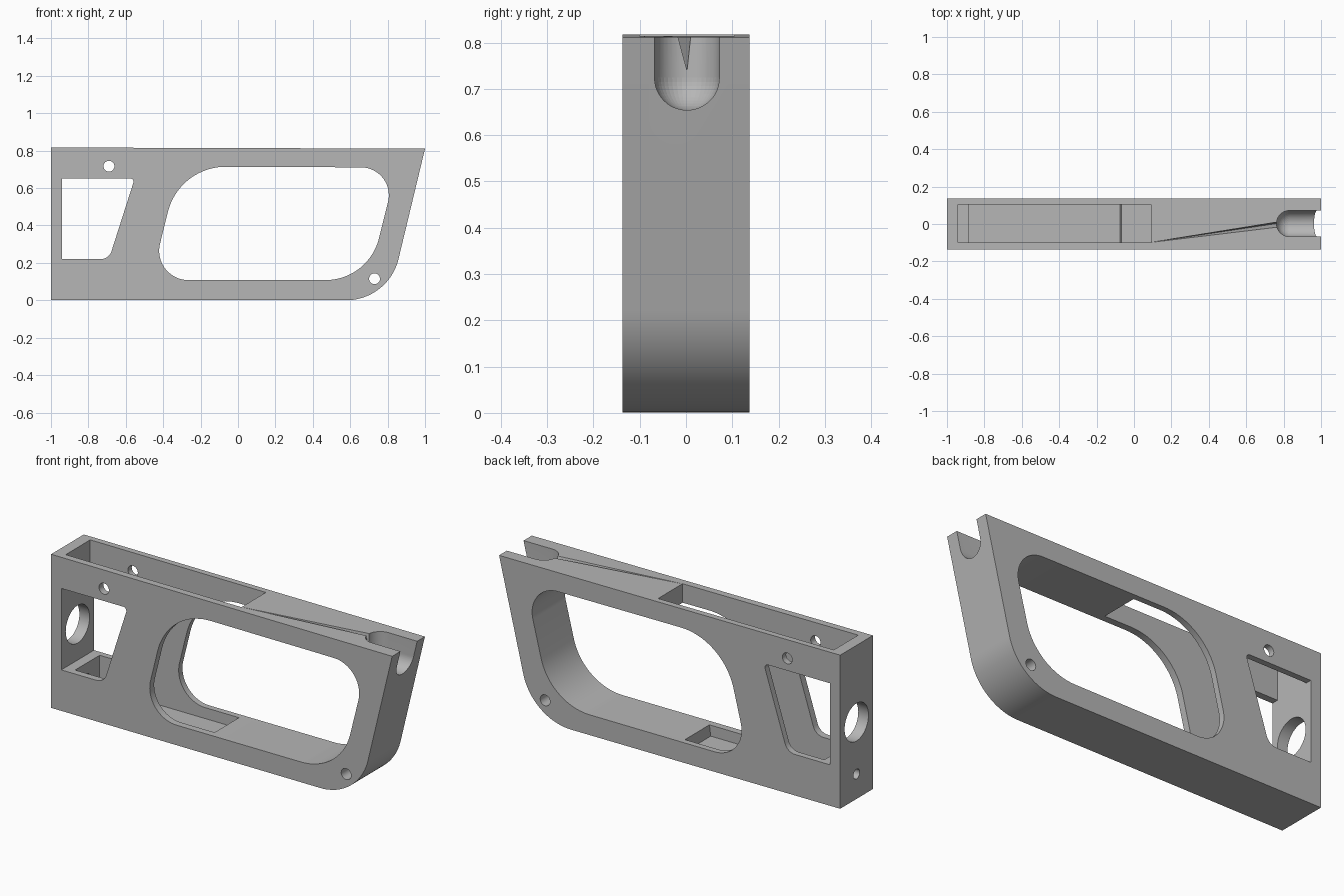
import bpy, bmesh, math
from mathutils import Vector, Matrix

old = bpy.data.objects.get("Cube")
if old:
    bpy.data.objects.remove(old, do_unlink=True)

HALF = 0.137  # half the body thickness

grey = bpy.data.materials.new("plain_grey")
grey.use_nodes = True
COLOR = (0.47, 0.47, 0.47, 1)
grey.diffuse_color = COLOR
grey.node_tree.nodes["Principled BSDF"].inputs["Base Color"].default_value = COLOR


def rounded(corners, steps=14):
    """Outline from (x, z, setback) corners, each with a tangent arc."""
    out = []
    n = len(corners)
    for i, (x, z, t) in enumerate(corners):
        p = Vector((x, z))
        if not t:
            out.append(p)
            continue
        a = (Vector(corners[i - 1][:2]) - p).normalized()
        b = (Vector(corners[(i + 1) % n][:2]) - p).normalized()
        half = a.angle(b) / 2
        radius = t * math.tan(half)
        centre = p + (a + b).normalized() * t / math.cos(half)
        start, end = p + a * t - centre, p + b * t - centre
        a0 = math.atan2(start.y, start.x)
        sweep = math.remainder(math.atan2(end.y, end.x) - a0, math.tau)
        for k in range(steps + 1):
            ang = a0 + sweep * k / steps
            out.append(centre + radius * Vector((math.cos(ang), math.sin(ang))))
    return out


def finish(name, bm):
    bmesh.ops.recalc_face_normals(bm, faces=bm.faces)
    mesh = bpy.data.meshes.new(name)
    bm.to_mesh(mesh)
    bm.free()
    mesh.materials.append(grey)
    obj = bpy.data.objects.new(name, mesh)
    bpy.context.collection.objects.link(obj)
    return obj


def prism(name, outline, y0, y1):
    """Extrude an x-z outline along y."""
    bm = bmesh.new()
    face = bm.faces.new([bm.verts.new((p[0], y0, p[1])) for p in outline])
    ext = bmesh.ops.extrude_face_region(bm, geom=[face], use_keep_orig=True)
    verts = [v for v in ext["geom"] if isinstance(v, bmesh.types.BMVert)]
    bmesh.ops.translate(bm, verts=verts, vec=(0, y1 - y0, 0))
    return finish(name, bm)


def rod(name, centre, radius, length, axis):
    bm = bmesh.new()
    turn = Matrix.Rotation(math.pi / 2, 4, axis)
    bmesh.ops.create_cone(bm, cap_ends=True, segments=40, radius1=radius,
                          radius2=radius, depth=length,
                          matrix=Matrix.Translation(centre) @ turn)
    return finish(name, bm)


def hull(name, points, radius=0):
    """Convex hull of points, or of balls around them."""
    bm = bmesh.new()
    for p in points:
        if radius:
            bmesh.ops.create_uvsphere(bm, u_segments=40, v_segments=24, radius=radius,
                                      matrix=Matrix.Translation(p))
        else:
            bm.verts.new(p)
    res = bmesh.ops.convex_hull(bm, input=bm.verts)
    loose = {g for g in res["geom_interior"] + res["geom_unused"]
             if isinstance(g, bmesh.types.BMVert)}
    bmesh.ops.delete(bm, geom=list(loose), context="VERTS")
    return finish(name, bm)


# Main slab with a slanted end and rounded lower corner
body = prism("handle_frame", rounded([
    (-1, 0.003, 0), (-1, 0.817, 0), (1, 0.811, 0), (0.805, 0, 0.227)], 24), -HALF, HALF)

cutters = [
    # Large grip opening
    prism("grip_opening", rounded([
        (-0.465, 0.108, 0.2), (-0.315, 0.715, 0.25),
        (0.848, 0.71, 0.19), (0.698, 0.108, 0.23)], 20), -0.3, 0.3),
    # Small tapered window
    prism("side_window", rounded([
        (-0.94, 0.22, 0), (-0.94, 0.652, 0),
        (-0.552, 0.652, 0.025), (-0.69, 0.22, 0.045)], 8), -0.3, 0.3),
    # Inner pocket, open at the top, with a stepped floor
    prism("inner_pocket", [
        (-0.94, 1), (-0.94, 0.22), (-0.885, 0.22), (-0.885, 0.05), (-0.075, 0.05),
        (-0.062, 0.15), (-0.062, 0.4), (0.09, 0.4), (0.09, 1)], -0.1, 0.105),
    # Cross pin holes and end wall holes
    rod("upper_pin_hole", (-0.69, 0, 0.717), 0.029, 1, "X"),
    rod("lower_pin_hole", (0.73, 0, 0.115), 0.029, 1, "X"),
    rod("end_wall_hole", (-1, 0, 0.41), 0.1, 0.2, "Y"),
    rod("end_screw_hole", (-1, 0, 0.135), 0.026, 0.4, "Y"),
    # Round-bottomed notch at the slanted end
    hull("end_notch", [(x, 0.002, z) for x in (0.832, 1.3) for z in (0.724, 1.1)], 0.07),
    # Tapered wire groove from pocket to notch
    hull("wire_groove", [(0.085, -0.099, 0.813), (0.085, -0.097, 0.83),
                         (0.8, -0.018, 0.83), (0.8, 0.018, 0.83), (0.8, 0.008, 0.735)]),
]

bpy.context.view_layer.objects.active = body
for cutter in cutters:
    mod = body.modifiers.new(cutter.name, "BOOLEAN")
    mod.operation = "DIFFERENCE"
    mod.solver = "EXACT"
    mod.object = cutter
    bpy.ops.object.modifier_apply(modifier=mod.name)
    bpy.data.objects.remove(cutter, do_unlink=True)

bpy.ops.object.select_all(action="DESELECT")
body.select_set(True)
bpy.context.view_layer.objects.active = body
bpy.ops.object.shade_smooth_by_angle(angle=math.radians(30))
